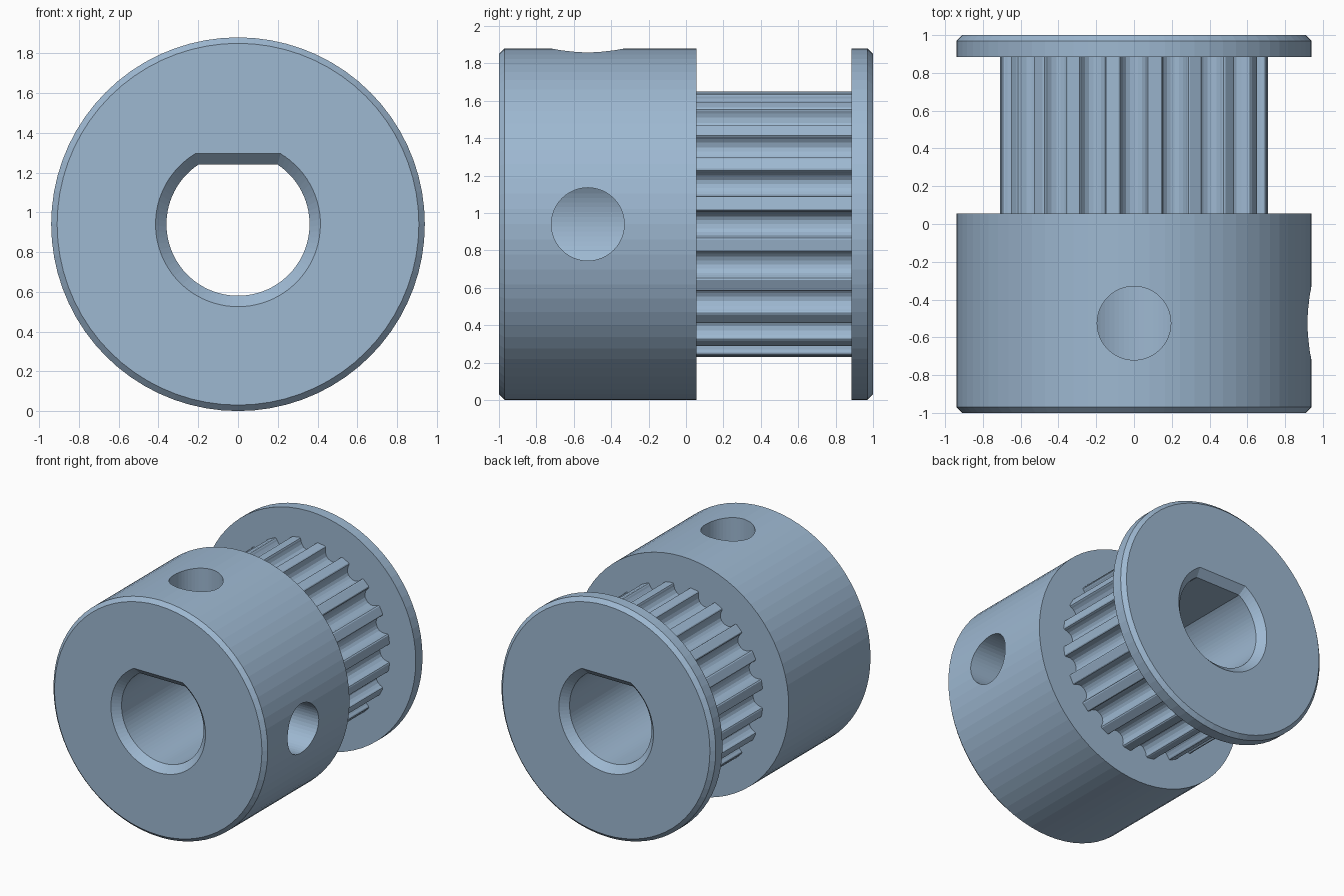
import bpy, bmesh
from math import sin, cos, acos, pi, radians

AXIS_Z = 0.94      # height of the pulley axis
RADIUS = 0.94      # hub and flange
BEVEL = 0.03
TOOTH_R = 0.715
TEETH = 20
DRUM_START, DRUM_END = 0.055, 0.885

cube = bpy.data.objects.get("Cube")
if cube:
    bpy.data.objects.remove(cube, do_unlink=True)

# Single metal colour
COLOUR = (0.34, 0.48, 0.64, 1)
metal = bpy.data.materials.new("blue grey metal")
metal.use_nodes = True
metal.diffuse_color = COLOUR
metal.node_tree.nodes["Principled BSDF"].inputs["Base Color"].default_value = COLOUR


def polar(r, a):
    """Point around the axis, angle measured from the top towards +x."""
    return r * sin(a), r * cos(a)


def circle(r, n=72):
    return [polar(r, 2 * pi * i / n) for i in range(n)]


def loft(name, sections):
    """Solid through (y, outline) sections of equal point count."""
    bm = bmesh.new()
    rings = [[bm.verts.new((x, y, z + AXIS_Z)) for x, z in pts] for y, pts in sections]
    for a, b in zip(rings, rings[1:]):
        n = len(a)
        for i in range(n):
            j = (i + 1) % n
            bm.faces.new((a[i], a[j], b[j], b[i]))
    bm.faces.new(rings[0])
    bm.faces.new(rings[-1])
    bmesh.ops.recalc_face_normals(bm, faces=bm.faces)
    mesh = bpy.data.meshes.new(name)
    bm.to_mesh(mesh)
    bm.free()
    mesh.materials.append(metal)
    obj = bpy.data.objects.new(name, mesh)
    bpy.context.collection.objects.link(obj)
    return obj


def cut(obj, cutter):
    mod = obj.modifiers.new("cut", 'BOOLEAN')
    mod.operation = 'DIFFERENCE'
    mod.solver = 'EXACT'
    mod.object = cutter
    bpy.context.view_layer.objects.active = obj
    bpy.ops.object.modifier_apply(modifier=mod.name)


def d_outline(grow, n=70):
    """Round bore with a flat on top, grown outwards evenly."""
    r, flat = 0.36 + grow, 0.30 + grow
    a = acos(flat / r)
    return [polar(r, a + (2 * pi - 2 * a) * i / n) for i in range(n + 1)]


def toothed_outline():
    """Rounded belt grooves, one centred on each tooth pitch angle."""
    half = [(0.082, 0), (0.073, 0.005), (0.069, 0.015), (0.067, 0.028),
            (0.059, 0.051), (0.042, 0.074), (0.022, 0.085)]   # half width, depth
    groove = [(-w, d) for w, d in half] + [(0, 0.088)] + half[::-1]
    pts = []
    for k in range(TEETH):
        a = 2 * pi * k / TEETH
        for w, d in groove:
            r = TOOTH_R - d
            pts.append(polar(r, a + w / r))
    return pts


# Main parts
hub = loft("hub", [(-1, circle(RADIUS - BEVEL)), (-1 + BEVEL, circle(RADIUS)),
                   (DRUM_START, circle(RADIUS))])
drum = loft("toothed_drum", [(DRUM_START, toothed_outline()), (DRUM_END, toothed_outline())])
flange = loft("end_flange", [(DRUM_END, circle(RADIUS)), (1 - BEVEL, circle(RADIUS)),
                             (1, circle(RADIUS - BEVEL))])

# D-shaped bore, chamfered at both ends
bore = loft("bore_cutter", [(-1.05, d_outline(0.105)), (-0.945, d_outline(0)),
                            (0.945, d_outline(0)), (1.05, d_outline(0.105))])
for part in (hub, drum, flange):
    cut(part, bore)

# Set screw holes on the top and the +x side, reaching the bore
cutters = [bore]
for loc, rot in (((0, -0.525, AXIS_Z + 0.65), (0, 0, 0)),
                 ((0.65, -0.525, AXIS_Z), (0, radians(90), 0))):
    bpy.ops.mesh.primitive_cylinder_add(vertices=48, radius=0.195, depth=0.9,
                                        location=loc, rotation=rot)
    hole = bpy.context.object
    hole.name = "screw_hole_cutter"
    hole.data.materials.append(metal)
    cut(hub, hole)
    cutters.append(hole)

for c in cutters:
    bpy.data.objects.remove(c, do_unlink=True)
